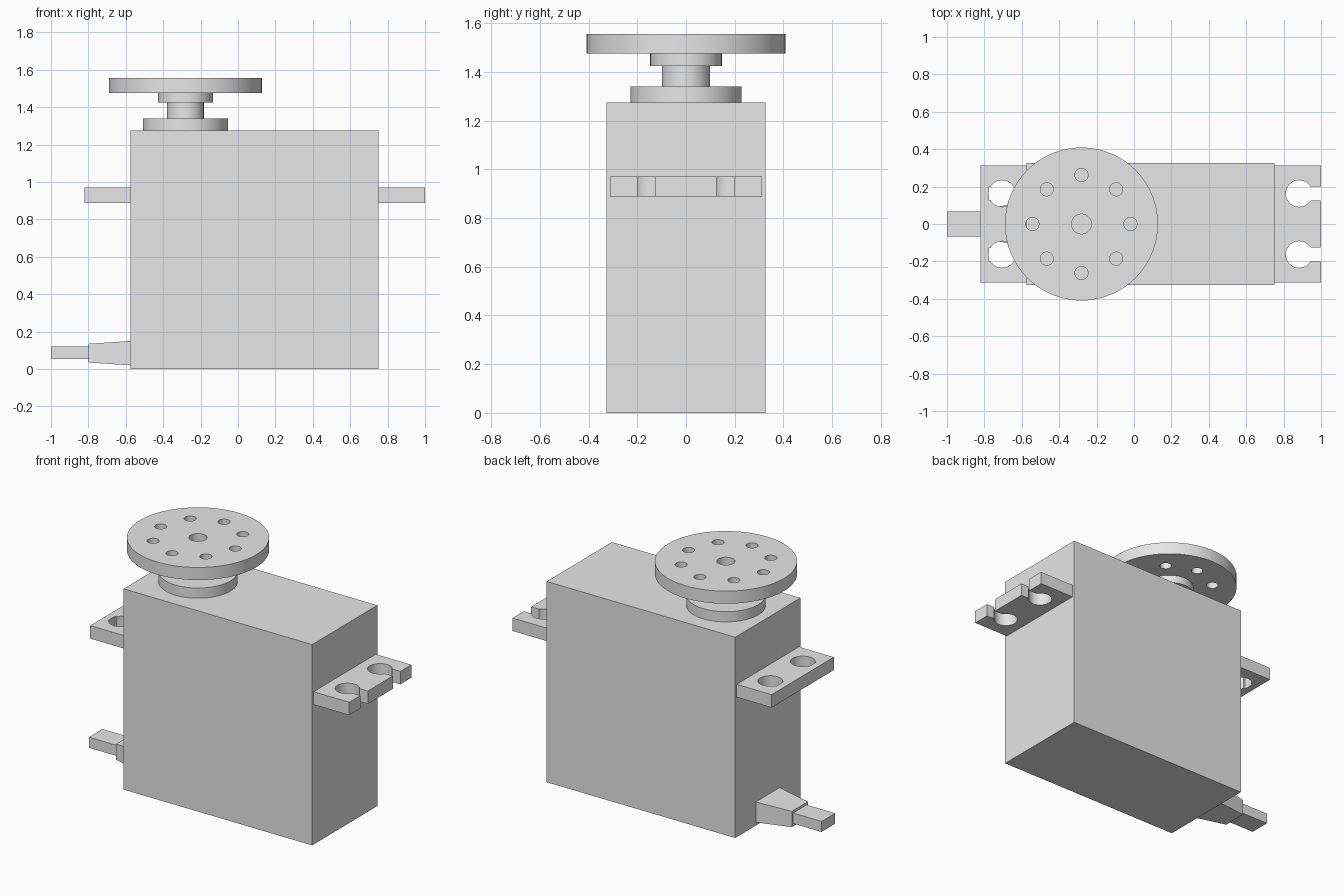
import bpy
import bmesh
from math import cos, sin, pi, radians

if "Cube" in bpy.data.objects:
    bpy.data.objects.remove(bpy.data.objects["Cube"], do_unlink=True)

grey = bpy.data.materials.new("plain_grey")
grey.use_nodes = True
grey.diffuse_color = (0.8, 0.8, 0.8, 1)
grey.node_tree.nodes["Principled BSDF"].inputs["Base Color"].default_value = (0.8, 0.8, 0.8, 1)


def finish(name, bm):
    bmesh.ops.recalc_face_normals(bm, faces=bm.faces)
    mesh = bpy.data.meshes.new(name)
    bm.to_mesh(mesh)
    bm.free()
    mesh.materials.append(grey)
    obj = bpy.data.objects.new(name, mesh)
    bpy.context.collection.objects.link(obj)
    return obj


def taper(name, x0, x1, rect0, rect1):
    """Block along x; each end is (half width, bottom, top)."""
    bm = bmesh.new()
    rings = []
    for x, (w, low, high) in ((x0, rect0), (x1, rect1)):
        corners = ((-w, low), (w, low), (w, high), (-w, high))
        rings.append([bm.verts.new((x, y, z)) for y, z in corners])
    a, b = rings
    bm.faces.new(a)
    bm.faces.new(b)
    for i in range(4):
        j = (i + 1) % 4
        bm.faces.new((a[i], a[j], b[j], b[i]))
    return finish(name, bm)


def block(name, x0, x1, half_y, z0, z1, y=0):
    obj = taper(name, x0, x1, (half_y, z0, z1), (half_y, z0, z1))
    obj.location.y = y
    return obj


def disc(name, x, y, radius, z0, z1, sides=64):
    bm = bmesh.new()
    bmesh.ops.create_cone(bm, cap_ends=True, segments=sides,
                          radius1=radius, radius2=radius, depth=z1 - z0)
    obj = finish(name, bm)
    obj.location = (x, y, (z0 + z1) / 2)
    return obj


def select(obj):
    bpy.ops.object.select_all(action="DESELECT")
    obj.select_set(True)
    bpy.context.view_layer.objects.active = obj


def cut(obj, cutter):
    cutter.hide_render = True
    mod = obj.modifiers.new("cut", "BOOLEAN")
    mod.operation = "DIFFERENCE"
    mod.solver = "EXACT"
    mod.object = cutter
    select(obj)
    bpy.ops.object.modifier_apply(modifier=mod.name)
    bpy.data.objects.remove(cutter, do_unlink=True)


def smooth(obj):
    select(obj)
    bpy.ops.object.shade_smooth_by_angle(angle=radians(30))


# Motor case
block("case", -0.575, 0.75, 0.327, 0, 1.275)

# Mounting ears with keyhole screw slots
for name, x0, x1, hole_x, slot0, slot1 in (
        ("left_mounting_ear", 0.75, 1.0, 0.883, 0.883, 1.1),
        ("right_mounting_ear", -0.82, -0.575, -0.706, -0.775, -0.706)):
    ear = block(name, x0, x1, 0.312, 0.888, 0.97)
    for y in (-0.163, 0.163):
        cut(ear, disc("hole_cutter", hole_x, y, 0.071, 0.8, 1.1, 48))
        cut(ear, block("slot_cutter", slot0, slot1, 0.037, 0.8, 1.1, y))
    smooth(ear)

# Cable and its tapered strain relief
taper("strain_relief", -0.8, -0.575, (0.08, 0.035, 0.135), (0.12, 0.02, 0.15))
block("cable", -1.0, -0.8, 0.068, 0.053, 0.12)

# Output shaft stack
axis = -0.281
for name, radius, z0, z1 in (("gear_collar", 0.228, 1.275, 1.34),
                             ("output_shaft", 0.098, 1.34, 1.425),
                             ("horn_hub", 0.147, 1.425, 1.475)):
    smooth(disc(name, axis, 0, radius, z0, z1))

# Round horn with a centre hole and a ring of screw holes
horn = disc("round_horn", axis, 0, 0.409, 1.475, 1.555, 96)
cut(horn, disc("centre_cutter", axis, 0, 0.053, 1.4, 1.6, 32))
for i in range(8):
    a = i * pi / 4
    cut(horn, disc("ring_cutter", axis + 0.262 * cos(a), 0.262 * sin(a),
                   0.035, 1.4, 1.6, 32))
smooth(horn)
